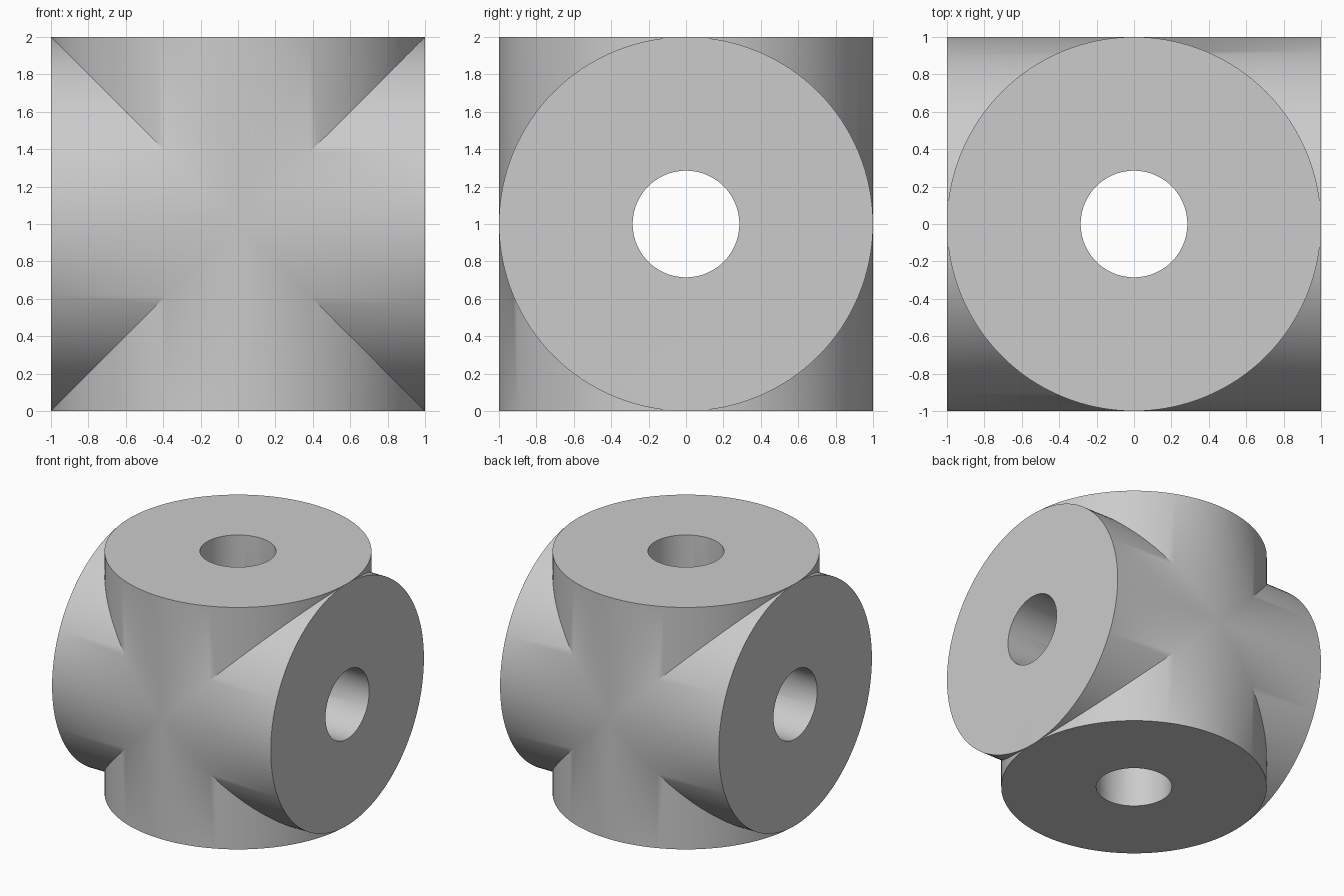
import bpy
from math import pi, radians

if "Cube" in bpy.data.objects:
    bpy.data.objects.remove(bpy.data.objects["Cube"], do_unlink=True)

SEGMENTS = 128
BODY_RADIUS = 1.0
BORE_RADIUS = 0.285

grey = bpy.data.materials.new("plain grey")
grey.use_nodes = True
colour = (0.6, 0.6, 0.6, 1)
grey.diffuse_color = colour
grey.node_tree.nodes["Principled BSDF"].inputs["Base Color"].default_value = colour


def cylinder(name, radius, depth, sideways=False):
    """Cylinder centred at mid height, upright or lying along x."""
    bpy.ops.mesh.primitive_cylinder_add(vertices=SEGMENTS, radius=radius, depth=depth,
                                        location=(0, 0, 1),
                                        rotation=(0, pi / 2 if sideways else 0, 0))
    obj = bpy.context.object
    obj.name = name
    obj.data.materials.append(grey)
    bpy.ops.object.transform_apply(location=True, rotation=True, scale=True)
    return obj


def combine(target, tool, operation):
    """Apply a boolean to the target and discard the tool."""
    tool.hide_render = True
    mod = target.modifiers.new(tool.name, "BOOLEAN")
    mod.operation = operation
    mod.solver = "EXACT"
    mod.object = tool
    bpy.context.view_layer.objects.active = target
    bpy.ops.object.modifier_apply(modifier=mod.name)
    bpy.data.objects.remove(tool, do_unlink=True)


# Two equal crossing cylinders
body = cylinder("crossed_cylinders", BODY_RADIUS, 2)
combine(body, cylinder("lying_cylinder", BODY_RADIUS, 2, True), "UNION")

# Through bores along both axes
bore = cylinder("upright_bore", BORE_RADIUS, 2.4)
combine(bore, cylinder("lying_bore", BORE_RADIUS, 2.4, True), "UNION")
combine(body, bore, "DIFFERENCE")

# Smooth walls with crisp rims and seams
bpy.ops.object.select_all(action="DESELECT")
body.select_set(True)
bpy.context.view_layer.objects.active = body
bpy.ops.object.shade_smooth_by_angle(angle=radians(30))
